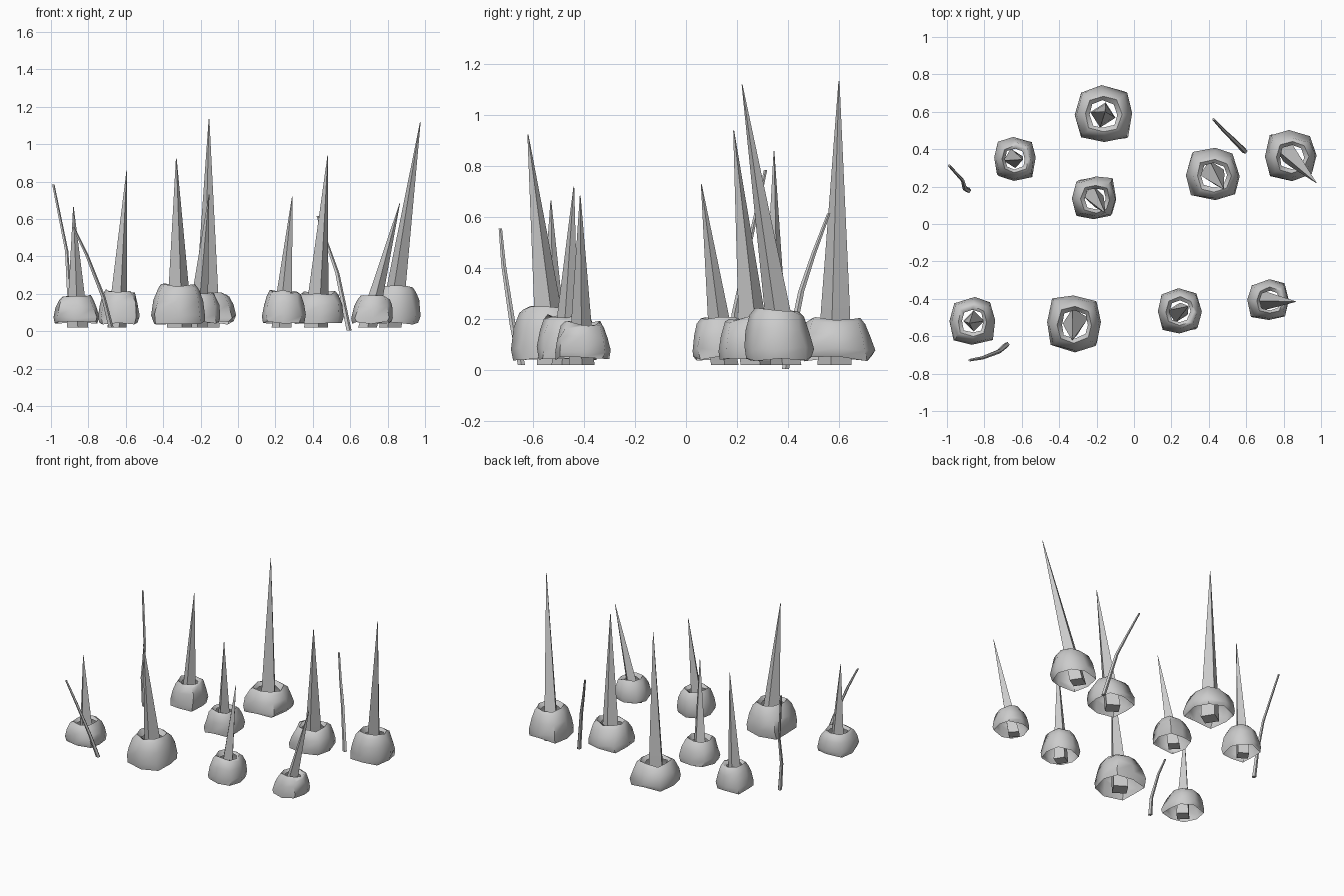
import bpy, bmesh, math, random
from mathutils import Vector

if "Cube" in bpy.data.objects:
    bpy.data.objects.remove(bpy.data.objects["Cube"])

random.seed(4)


def finish(bm, name, angle=None):
    bmesh.ops.recalc_face_normals(bm, faces=bm.faces)
    me = bpy.data.meshes.new(name)
    bm.to_mesh(me)
    bm.free()
    ob = bpy.data.objects.new(name, me)
    bpy.context.collection.objects.link(ob)
    if angle:
        bpy.context.view_layer.objects.active = ob
        ob.select_set(True)
        bpy.ops.object.shade_smooth_by_angle(angle=math.radians(angle))
        ob.select_set(False)


def circle(centre, r, sides, turn=0.0):
    return [Vector(centre) + Vector((math.cos(turn + i * math.tau / sides),
                                     math.sin(turn + i * math.tau / sides), 0)) * r
            for i in range(sides)]


def loft(rings, cap):
    bm = bmesh.new()
    loops = [[bm.verts.new(p) for p in r] for r in rings]
    for a, b in zip(loops, loops[1:]):
        n = len(a)
        for i in range(n):
            bm.faces.new((a[i], a[(i + 1) % n], b[(i + 1) % n], b[i]))
    if cap:
        bm.faces.new(loops[0])
        bm.faces.new(loops[-1])
    return bm


# Earth collar: open-bottomed shell with a lip turned in around the spike
PROFILE = [(0.95, 0.0), (1.0, 0.22), (0.90, 0.6), (0.76, 0.9), (0.62, 1.0), (0.47, 0.86)]


def mound(name, low, high, radius):
    wobble = [random.uniform(0.95, 1.05) for _ in range(8)]
    rings = []
    for f, t in PROFILE:
        c = low.lerp(high, t)
        ring = []
        for i in range(8):
            a = math.tau * i / 8 + random.uniform(-.07, .07)
            r = radius * f * wobble[i] * (1 - .07 * (1 - t / 2) * math.cos(4 * a))
            r *= random.uniform(0.97, 1.03)
            ring.append(c + Vector((r * math.cos(a), r * math.sin(a), random.uniform(-.01, .01))))
        rings.append(ring)
    finish(loft(rings, False), name, 60)


# Four-sided spike leaning from its base to its tip
def spike(name, base, tip, r, turn):
    rings = [circle(base.lerp(tip, f), r * w, 4, turn) for f, w in ((0, 1), (.2, .84), (1, .03))]
    finish(loft(rings, True), name)


# mound centre x, y, mound top z, mound radius, spike tip
SPIKES = [
    (-.64, .35, .215, .122, (-.595, .345, .86)),
    (-.165, .585, .20, .16, (-.155, .60, 1.135)),
    (-.21, .14, .20, .126, (-.155, .06, .73)),
    (.425, .265, .205, .151, (.48, .187, .94)),
    (.835, .37, .235, .143, (.975, .22, 1.12)),
    (-.86, -.52, .19, .132, (-.88, -.53, .665)),
    (-.315, -.53, .245, .16, (-.33, -.62, .925)),
    (.24, -.47, .215, .126, (.29, -.44, .72)),
    (.715, -.41, .185, .117, (.865, -.415, .685)),
]
for n, (cx, cy, top, radius, tip) in enumerate(SPIKES, 1):
    tip = Vector(tip)
    low = Vector((cx, cy, .045))
    base = low - (tip - low) * .15      # spikes start on the side away from their lean
    base.z = .02
    high = base.lerp(tip, .2)
    high.z = top
    mound(f"earth_mound_{n}", low, high, radius)
    spike(f"spike_{n}", base, tip, radius * .43, .25 * math.sin(n * 2.1))

# Thin bent twigs, thicker at the foot
TWIGS = [
    [(-.885, .18, .02), (-.905, .19, .22), (-.917, .235, .43), (-.988, .312, .785)],
    [(-.68, -.645, .02), (-.72, -.68, .18), (-.81, -.715, .41), (-.88, -.728, .555)],
    [(.592, .39, .005), (.53, .452, .31), (.48, .50, .455), (.425, .56, .615)],
]
for n, pts in enumerate(TWIGS, 1):
    finish(loft([circle(p, .015 - .0027 * i, 5) for i, p in enumerate(pts)], True), f"twig_{n}", 60)
